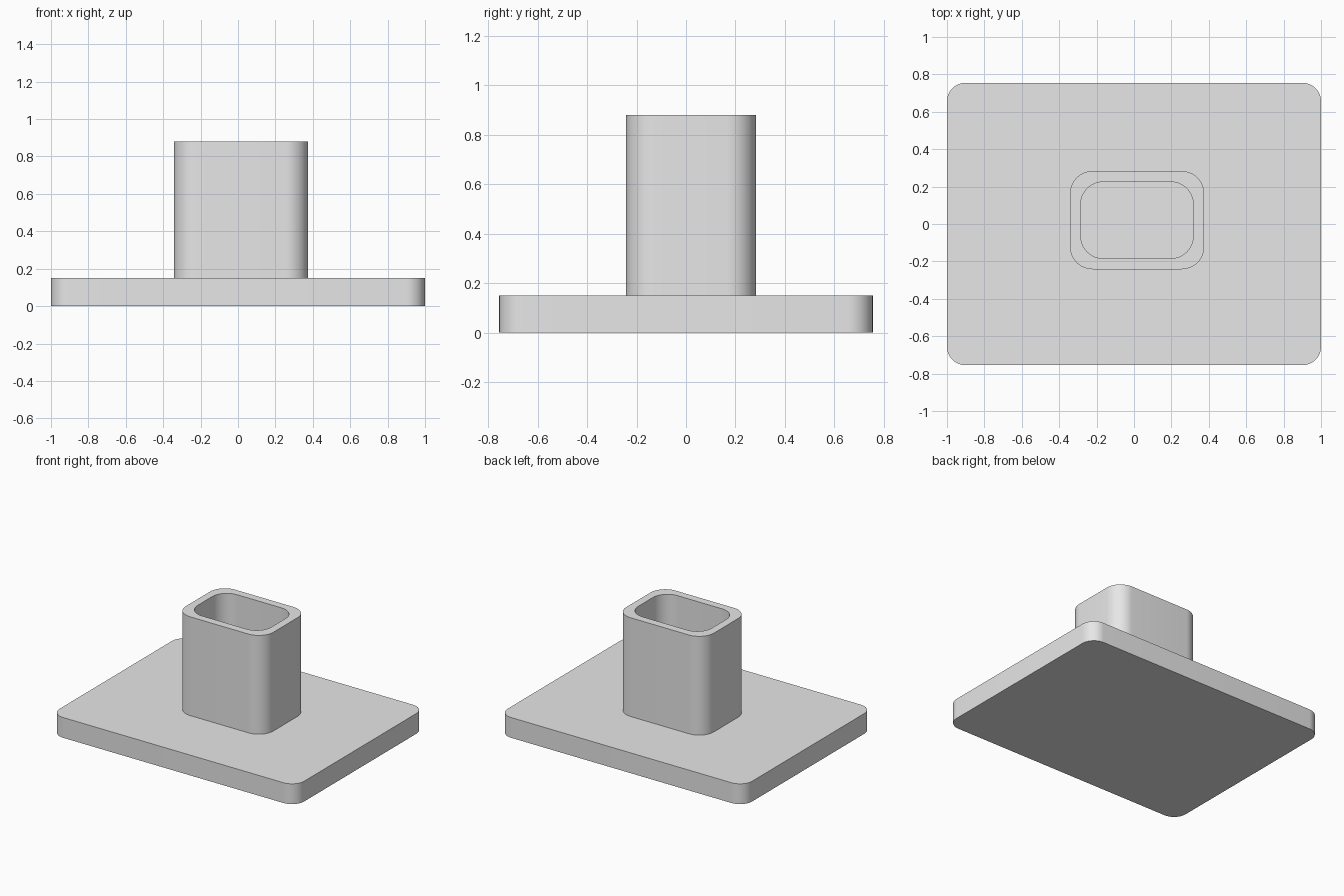
import bpy, bmesh
from math import cos, sin, pi, radians

if "Cube" in bpy.data.objects:
    bpy.data.objects.remove(bpy.data.objects["Cube"], do_unlink=True)

grey = bpy.data.materials.new("light_grey")
grey.use_nodes = True
colour = (0.8, 0.8, 0.8, 1)
grey.diffuse_color = colour
grey.node_tree.nodes["Principled BSDF"].inputs["Base Color"].default_value = colour


def rounded_loop(bm, x0, x1, y0, y1, r, z, steps=12):
    """Ring of vertices around a rounded rectangle, counter-clockwise."""
    centres = [(x1 - r, y1 - r), (x0 + r, y1 - r), (x0 + r, y0 + r), (x1 - r, y0 + r)]
    loop = []
    for corner, (cx, cy) in enumerate(centres):
        for i in range(steps + 1):
            a = (corner + i / steps) * pi / 2
            loop.append(bm.verts.new((cx + r * cos(a), cy + r * sin(a), z)))
    return loop


def bridge(bm, lower, upper):
    n = len(lower)
    for i in range(n):
        j = (i + 1) % n
        bm.faces.new((lower[i], lower[j], upper[j], upper[i]))


def finish(bm, name):
    mesh = bpy.data.meshes.new(name)
    bm.to_mesh(mesh)
    bm.free()
    mesh.materials.append(grey)
    obj = bpy.data.objects.new(name, mesh)
    bpy.context.collection.objects.link(obj)
    bpy.ops.object.select_all(action="DESELECT")
    obj.select_set(True)
    bpy.context.view_layer.objects.active = obj
    bpy.ops.object.shade_smooth_by_angle(angle=radians(30))


BASE_TOP, TUBE_TOP = 0.15, 0.88

# Base plate
bm = bmesh.new()
plate = (-1, 1, -0.755, 0.755, 0.1)
bottom = rounded_loop(bm, *plate, 0)
top = rounded_loop(bm, *plate, BASE_TOP)
bridge(bm, bottom, top)
bm.faces.new(top)
bm.faces.new(bottom[::-1])
finish(bm, "base_plate")

# Hollow socket, open at the top and closed by the plate below
bm = bmesh.new()
outer = (-0.342, 0.375, -0.242, 0.283, 0.12)
inner = (-0.285, 0.317, -0.184, 0.225, 0.12)
rings = [rounded_loop(bm, *size, z) for size, z in
         ((outer, BASE_TOP), (outer, TUBE_TOP), (inner, TUBE_TOP), (inner, BASE_TOP))]
for lower, upper in zip(rings, rings[1:]):
    bridge(bm, lower, upper)
finish(bm, "hollow_socket")
